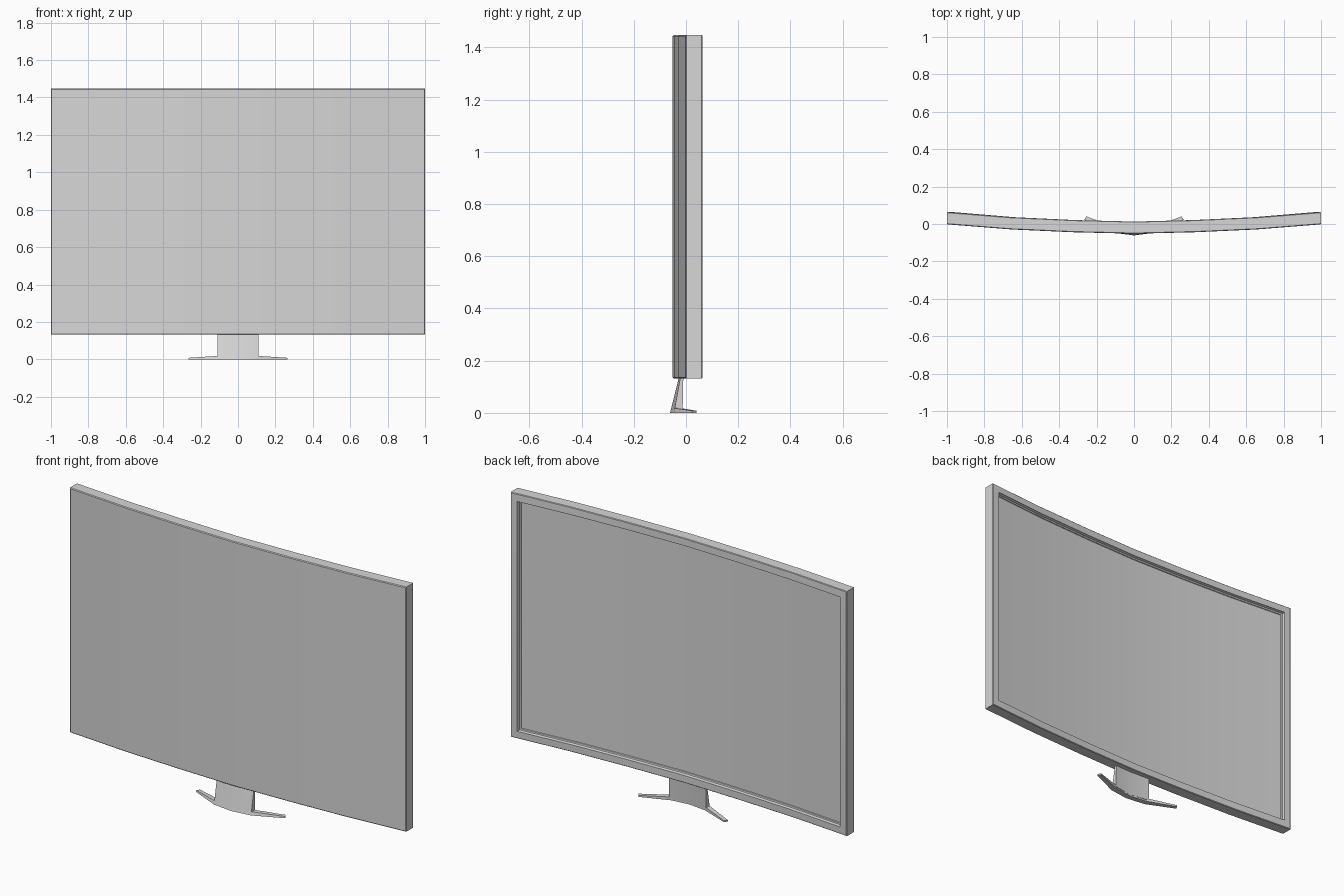
import bpy, bmesh

cube = bpy.data.objects.get("Cube")
if cube:
    bpy.data.objects.remove(cube, do_unlink=True)

GREY = (0.68, 0.68, 0.68, 1.0)
grey = bpy.data.materials.new("light grey plastic")
grey.use_nodes = True
grey.diffuse_color = GREY
grey.node_tree.nodes["Principled BSDF"].inputs["Base Color"].default_value = GREY


def finish(name, bm):
    """Turn a bmesh into a named, shaded object."""
    bmesh.ops.recalc_face_normals(bm, faces=bm.faces)
    mesh = bpy.data.meshes.new(name)
    bm.to_mesh(mesh)
    bm.free()
    mesh.materials.append(grey)
    obj = bpy.data.objects.new(name, mesh)
    bpy.context.collection.objects.link(obj)
    bpy.ops.object.select_all(action='DESELECT')
    obj.select_set(True)
    bpy.context.view_layer.objects.active = obj
    bpy.ops.object.shade_smooth_by_angle(angle=0.5)


# Curved panel: nested rectangular rings (inset, depth), bent along x
BOTTOM, TOP = 0.132, 1.447
BEND = [(-1, 0.05), (-0.66, 0.023), (-0.33, 0.008), (0, 0),
        (0.33, 0.008), (0.66, 0.023), (1, 0.05)]
RINGS = [(0.004, -0.052), (0, -0.048), (0, 0.01), (0.003, 0.013),
         (0.04, 0.013), (0.043, -0.002), (0.05, -0.004), (0.052, -0.008)]


def panel():
    bm = bmesh.new()
    rings = []
    for inset, depth in RINGS:
        side = 1 - inset
        low = [bm.verts.new((x * side, depth + y, BOTTOM + inset)) for x, y in BEND]
        high = [bm.verts.new((x * side, depth + y, TOP - inset)) for x, y in BEND]
        rings.append(low + high[::-1])
    count = len(rings[0])
    for a, b in zip(rings, rings[1:]):
        for i in range(count):
            j = (i + 1) % count
            bm.faces.new((a[i], a[j], b[j], b[i]))
    # outer cover and recessed screen as vertical strips
    for ring in (rings[0], rings[-1]):
        for i in range(len(BEND) - 1):
            bm.faces.new((ring[i], ring[i + 1], ring[-2 - i], ring[-1 - i]))
    finish("curved_panel", bm)


def loft(name, sections):
    """Skin a row of equal closed sections, capping both ends."""
    bm = bmesh.new()
    rows = [[bm.verts.new(p) for p in s] for s in sections]
    n = len(rows[0])
    for a, b in zip(rows, rows[1:]):
        for i in range(n):
            j = (i + 1) % n
            bm.faces.new((a[i], a[j], b[j], b[i]))
    bm.faces.new(rows[0])
    bm.faces.new(rows[-1])
    finish(name, bm)


def mirrored(half):
    """Mirror stations (centre first) into a full left to right row."""
    left = [[(-x, y, z) for x, y, z in s] for s in half[:0:-1]]
    return left + half


def foot_section(x_front, x_back, y_front, y_back, height):
    return [(x_front, y_front, 0), (x_back, y_back, 0),
            (x_back, y_back, height), (x_front, y_front + height / 4, height)]


def neck_section(x, front, back, top_front, top_back):
    return [(x, front, 0.008), (x, back, 0.008),
            (x, top_back, 0.15), (x, top_front, 0.15)]


panel()

# Swept-back foot bar
loft("stand_foot", mirrored([
    foot_section(0, 0, -0.061, -0.03, 0.02),
    foot_section(0.11, 0.1, -0.047, -0.018, 0.018),
    foot_section(0.265, 0.255, 0.022, 0.041, 0.008)]))

# Leaning neck, thinner at the top, front flush with the foot
loft("stand_neck", mirrored([
    neck_section(0, -0.059, -0.03, -0.024, -0.013),
    neck_section(0.11, -0.045, -0.013, -0.019, -0.01)]))
